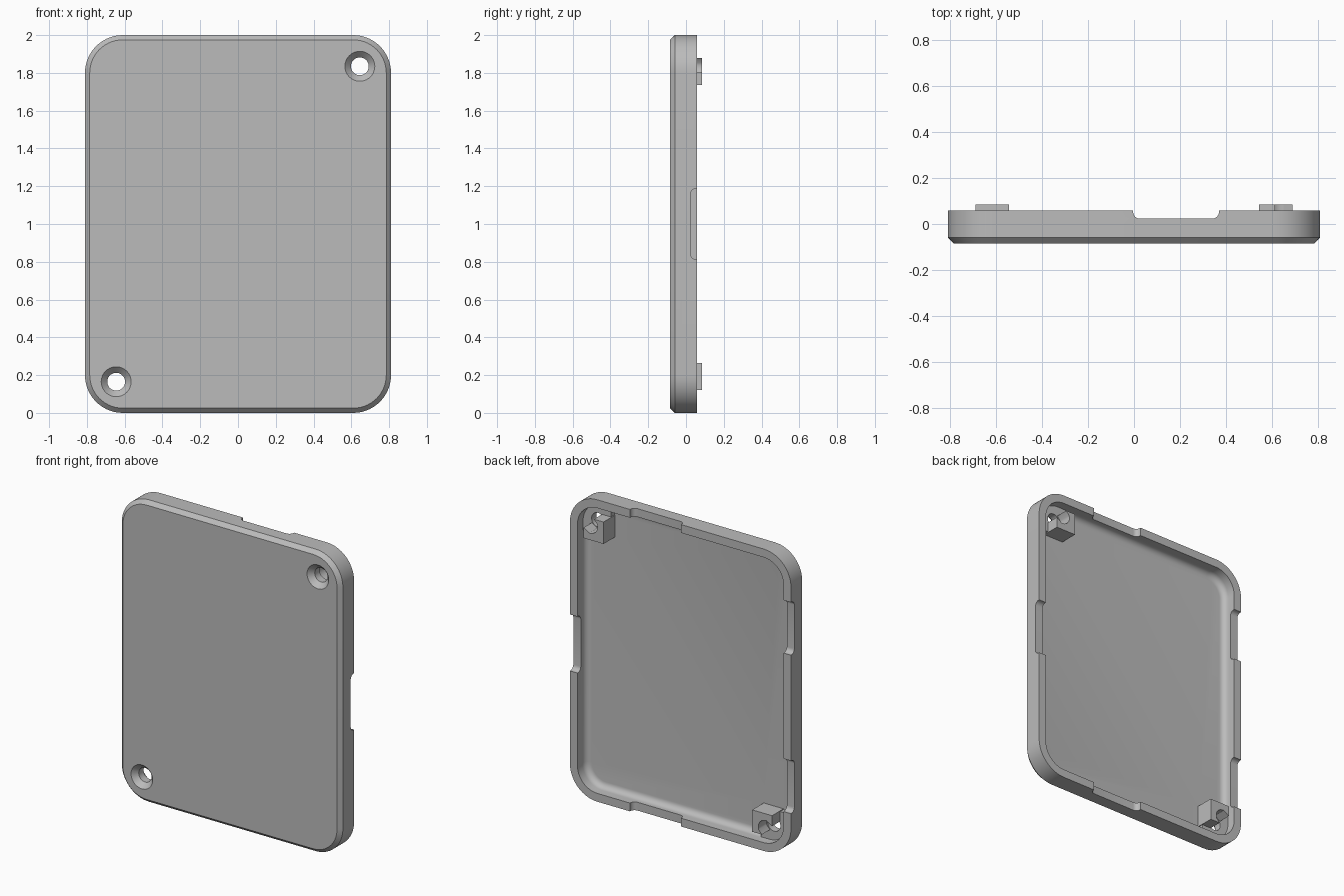
import bpy, bmesh
from math import sin, cos, pi
from mathutils import Vector

if "Cube" in bpy.data.objects:
    bpy.data.objects.remove(bpy.data.objects["Cube"])

HALF_W, HALF_H, CORNER = 0.81, 1.0, 0.2
FRONT, RIM, FLOOR, WALL = -0.085, 0.058, -0.035, 0.055

grey = bpy.data.materials.new("plain grey")
grey.use_nodes = True
grey.diffuse_color = (0.5, 0.5, 0.5, 1)
grey.node_tree.nodes["Principled BSDF"].inputs["Base Color"].default_value = (0.5, 0.5, 0.5, 1)


def loft(name, rings):
    """Closed solid through matching rings of points, capped at both ends."""
    bm = bmesh.new()
    loops = [[bm.verts.new(p) for p in ring] for ring in rings]
    n = len(loops[0])
    for a, b in zip(loops, loops[1:]):
        for i in range(n):
            j = (i + 1) % n
            bm.faces.new((a[i], a[j], b[j], b[i]))
    bm.faces.new(loops[0])
    bm.faces.new(loops[-1])
    bmesh.ops.recalc_face_normals(bm, faces=bm.faces)
    mesh = bpy.data.meshes.new(name)
    bm.to_mesh(mesh)
    bm.free()
    mesh.materials.append(grey)
    ob = bpy.data.objects.new(name, mesh)
    bpy.context.collection.objects.link(ob)
    return ob


def arc(cx, cy, r, start, end, steps):
    angles = [start + (end - start) * i / steps for i in range(steps + 1)]
    return [(cx + r * cos(t), cy + r * sin(t)) for t in angles]


def rounded_ring(inset, y):
    """Rounded rectangle, inset from the outer outline, at depth y."""
    cx, cz = HALF_W - CORNER, HALF_H - CORNER
    pts = []
    for k, (sx, sz) in enumerate([(1, 1), (-1, 1), (-1, -1), (1, -1)]):
        pts += arc(sx * cx, sz * cz, CORNER - inset, k * pi / 2, (k + 1) * pi / 2, 14)
    return [Vector((x, y, z + HALF_H)) for x, z in pts]


def circle_ring(x, z, r, y):
    return [Vector((px, y, pz)) for px, pz in arc(x, z, r, 0, 2 * pi, 40)[:-1]]


def combine(target, other, operation):
    mod = target.modifiers.new(operation.lower(), "BOOLEAN")
    mod.operation, mod.object, mod.solver = operation, other, "EXACT"
    bpy.ops.object.select_all(action="DESELECT")
    bpy.context.view_layer.objects.active = target
    target.select_set(True)
    bpy.ops.object.modifier_apply(modifier=mod.name)
    bpy.data.objects.remove(other)


# Shallow tray: chamfered front, straight sides, rim, filleted floor
fillet = 0.04
profile = [(0.025, FRONT), (0, FRONT + 0.026), (0, RIM), (WALL, RIM)]
profile += arc(WALL + fillet, FLOOR + fillet, fillet, pi, 1.5 * pi, 6)
cover = loft("cover_tray", [rounded_ring(i, y) for i, y in profile])


# Notches in the rim, with rounded lower corners
def notch(center, half, place):
    r, low, high = 0.03, RIM - 0.035, RIM + 0.05
    outline = [(center + half, high)]
    outline += [(center - half, high)]
    outline += arc(center - half + r, low + r, r, pi, 1.5 * pi, 6)
    outline += arc(center + half - r, low + r, r, 1.5 * pi, 2 * pi, 6)
    cutter = loft("notch_cutter", [[place(u, v, w) for u, v in outline] for w in (-0.1, 0.05)])
    combine(cover, cutter, "DIFFERENCE")


notch(1.0, 0.187, lambda u, v, w: Vector((HALF_W + w, v, u)))
for height in (1.525, 0.475):
    notch(height, 0.175, lambda u, v, w: Vector((-HALF_W - w, v, u)))
notch(0.183, 0.187, lambda u, v, w: Vector((u, v, 2 * HALF_H + w)))
notch(0.183, 0.187, lambda u, v, w: Vector((u, v, -w)))

# Screw corners: pad, raised block hugging the screw, countersunk hole
HX, HZ = 0.645, 0.835
PAD = 0.0
x0, x1, z0, z1 = HX - 0.1, HX + 0.045, HZ - 0.1, HZ + 0.045
block = [(x0, z0), (x1, z0), (x1, HZ - 0.03)]
block += arc(HX, HZ, 0.056, -pi * 0.18, -pi * 1.32, 16)[4:-3]
block += [(HX - 0.03, z1), (x0, z1)]
pad_r = CORNER - 0.03
pad = [(x0 + 0.005, z0 + 0.005), (HALF_W - 0.03, z0 + 0.005)]
pad += arc(HALF_W - CORNER, HALF_H - CORNER, pad_r, 0, pi / 2, 10)
pad += [(x0 + 0.005, HALF_H - 0.03)]

for side in (1, -1):
    def at(outline, y):
        return [Vector((side * x, y, HALF_H + side * z)) for x, z in outline]

    combine(cover, loft("screw_pad", [at(pad, FLOOR - 0.02), at(pad, PAD)]), "UNION")
    combine(cover, loft("screw_block", [at(block, FLOOR - 0.015), at(block, 0.085)]), "UNION")
    hx, hz = side * HX, HALF_H + side * HZ
    steps = [(0.084, FRONT - 0.005), (0.047, FRONT + 0.034), (0.047, 0.2)]
    combine(cover, loft("hole_cutter", [circle_ring(hx, hz, r, y) for r, y in steps]), "DIFFERENCE")

bpy.ops.object.select_all(action="DESELECT")
bpy.context.view_layer.objects.active = cover
cover.select_set(True)
bpy.ops.object.shade_smooth_by_angle(angle=0.5)
